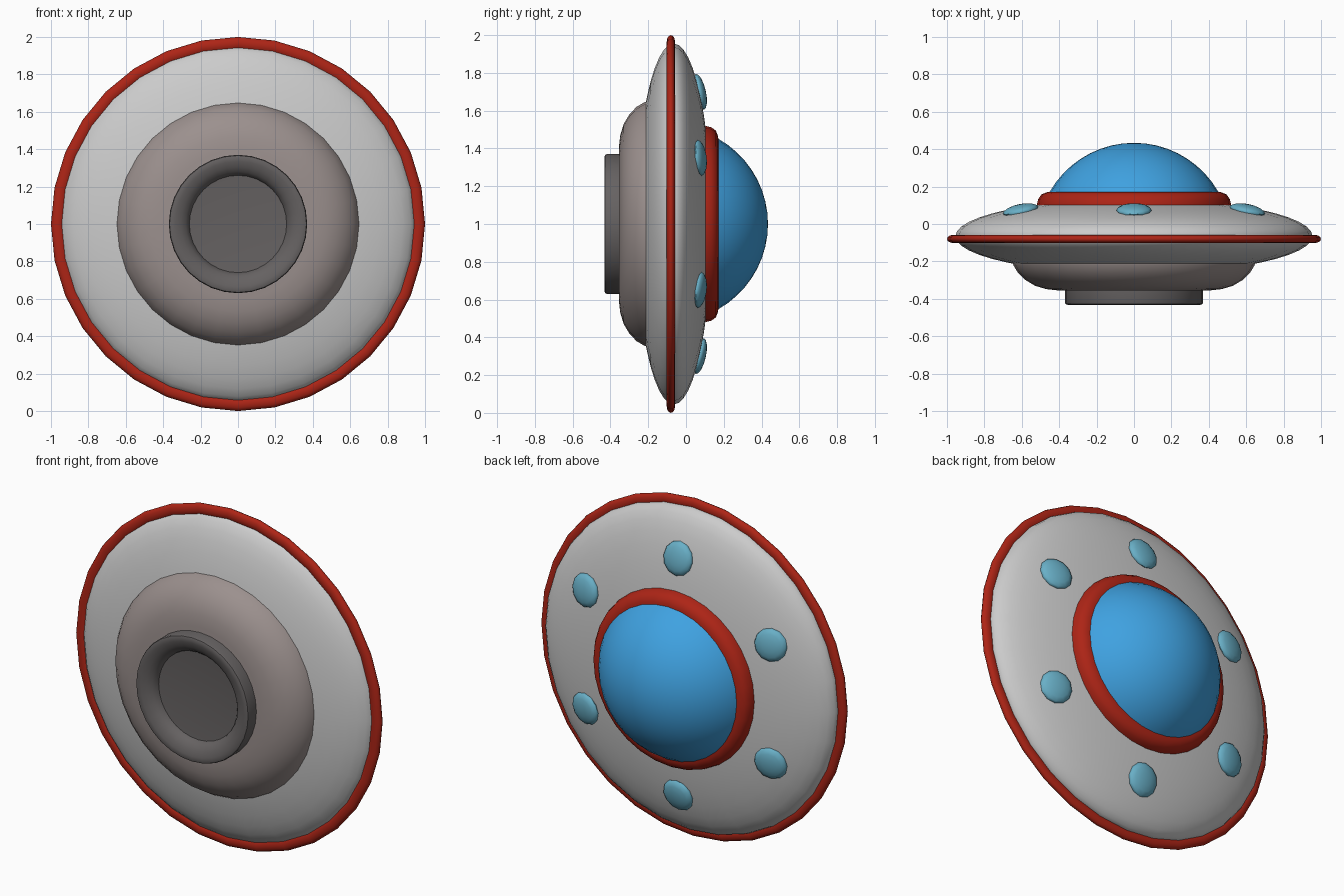
import bpy, bmesh, math
from mathutils import Matrix

if "Cube" in bpy.data.objects:
    bpy.data.objects.remove(bpy.data.objects["Cube"])

SIDES = 32
HUB_Z = 1.0  # the saucer's axis runs along y at this height


def material(name, rgb):
    m = bpy.data.materials.new(name)
    m.diffuse_color = (*rgb, 1)
    m.use_nodes = True
    m.node_tree.nodes["Principled BSDF"].inputs["Base Color"].default_value = m.diffuse_color
    return m


red = material("red_trim", (0.42, 0.018, 0.008))
blue = material("blue_glass", (0.05, 0.36, 0.75))
cyan = material("cyan_light", (0.14, 0.43, 0.57))
warm_grey = material("warm_grey", (0.33, 0.28, 0.27))
dark_grey = material("dark_grey", (0.13, 0.12, 0.12))


def finish(bm, name, mat, angle):
    bmesh.ops.remove_doubles(bm, verts=bm.verts, dist=1e-5)
    bmesh.ops.recalc_face_normals(bm, faces=bm.faces)
    mesh = bpy.data.meshes.new(name)
    bm.to_mesh(mesh)
    bm.free()
    ob = bpy.data.objects.new(name, mesh)
    bpy.context.collection.objects.link(ob)
    if mat:
        mesh.materials.append(mat)
    bpy.ops.object.select_all(action='DESELECT')
    ob.select_set(True)
    bpy.context.view_layer.objects.active = ob
    bpy.ops.object.shade_smooth_by_angle(angle=math.radians(angle))
    return ob


def lathe(name, profile, mat=None, angle=40):
    """Spin a (radius, y) profile around the y axis."""
    bm = bmesh.new()
    verts = [bm.verts.new((0, y, HUB_Z + r)) for r, y in profile]
    edges = [bm.edges.new(p) for p in zip(verts, verts[1:])]
    bmesh.ops.spin(bm, geom=verts + edges, cent=(0, 0, HUB_Z), axis=(0, 1, 0),
                   angle=math.tau, steps=SIDES)
    return finish(bm, name, mat, angle)


def arc(r0, y0, rr, ry, a0, a1, n):
    """Points on an ellipse in (radius, y) space, angles in degrees."""
    pts = []
    for i in range(n + 1):
        a = math.radians(a0 + (a1 - a0) * i / n)
        pts.append((max(0, r0 + rr * math.cos(a)), y0 + ry * math.sin(a)))
    return pts


# Main saucer body
lathe("hull", arc(0, -0.065, 0.955, 0.2, -90, 90, 24))

# Thin red band around the edge
lathe("rim_band", arc(0.965, -0.08, 0.035, 0.022, 0, 360, 12), red, 60)

# Rounded belly tier
lathe("belly", [(0, -0.1), (0.62, -0.1), (0.65, -0.2), (0.645, -0.22),
                (0.62, -0.262), (0.58, -0.3), (0.53, -0.33), (0.47, -0.348),
                (0.4, -0.356), (0, -0.356)], warm_grey)

# Engine nozzle with a scooped lip and dished floor
lathe("nozzle", [(0, -0.33), (0.37, -0.33), (0.37, -0.418), (0.366, -0.428),
                 (0.355, -0.432), (0.335, -0.43), (0.305, -0.42),
                 (0.28, -0.404), (0.265, -0.385), (0.26, -0.37),
                 (0.18, -0.364), (0, -0.36)], dark_grey)

# Red collar under the canopy
lathe("canopy_collar", [(0, 0.05), (0.52, 0.05), (0.52, 0.1), (0.512, 0.133),
                        (0.495, 0.158), (0.465, 0.17), (0.44, 0.172),
                        (0, 0.172)], red)

# Glass canopy dome
lathe("canopy", [(0, 0.12)] + arc(0, -0.085, 0.519, 0.519, 23, 90, 10), blue)

# Six lights lying on the hull's upper slope
for i in range(6):
    bm = bmesh.new()
    place = (Matrix.Translation((0, 0, HUB_Z))
             @ Matrix.Rotation(math.radians(30 + 60 * i), 4, 'Y')
             @ Matrix.Translation((0.7, 0.073, 0))
             @ Matrix.Rotation(math.radians(-13), 4, 'Z')
             @ Matrix.Diagonal((0.097, 0.032, 0.095, 1))
             @ Matrix.Rotation(math.radians(-90), 4, 'X'))
    bmesh.ops.create_uvsphere(bm, u_segments=12, v_segments=8, radius=1,
                              matrix=place)
    finish(bm, f"hull_light_{i + 1}", cyan, 60)
